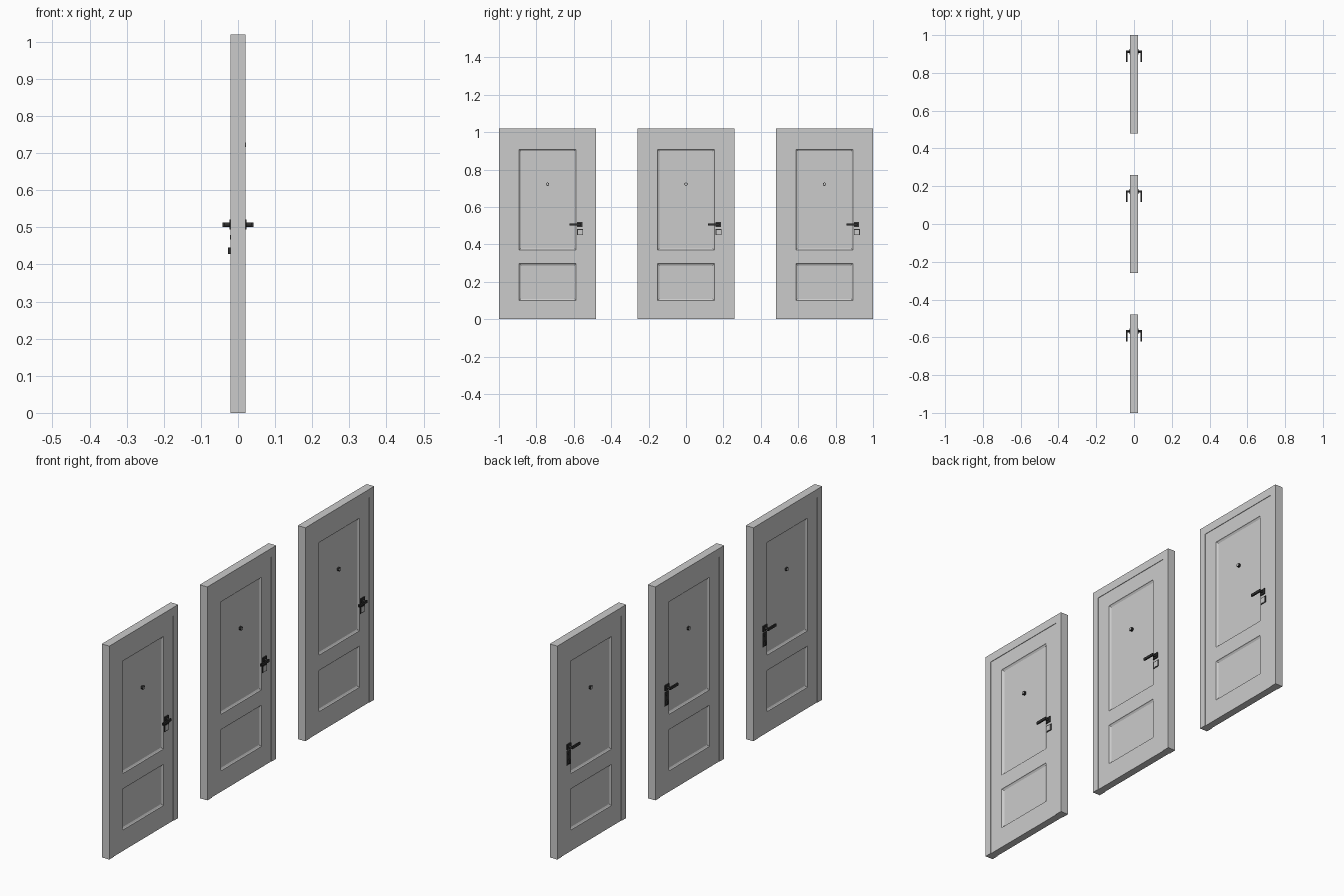
import bpy, bmesh
from math import pi
from mathutils import Matrix, Vector

if "Cube" in bpy.data.objects:
    bpy.data.objects.remove(bpy.data.objects["Cube"])

dark = bpy.data.materials.new("dark_metal")
dark.diffuse_color = (0.03, 0.03, 0.03, 1)
dark.use_nodes = True
dark.node_tree.nodes["Principled BSDF"].inputs["Base Color"].default_value = dark.diffuse_color


def finish(bm, name, mat=None, smooth=False):
    bmesh.ops.recalc_face_normals(bm, faces=bm.faces[:])
    me = bpy.data.meshes.new(name)
    bm.to_mesh(me)
    bm.free()
    ob = bpy.data.objects.new(name, me)
    bpy.context.collection.objects.link(ob)
    if mat:
        me.materials.append(mat)
    if smooth:
        for p in me.polygons:
            p.use_smooth = len(p.vertices) == 4
    return ob


def add_box(bm, x0, x1, y0, y1, z0, z1):
    m = Matrix.Translation(((x0 + x1) / 2, (y0 + y1) / 2, (z0 + z1) / 2))
    m = m @ Matrix.Diagonal((abs(x1 - x0), abs(y1 - y0), abs(z1 - z0), 1))
    bmesh.ops.create_cube(bm, size=1, matrix=m)


def add_rod(bm, x0, x1, y, z, r, n):
    m = Matrix.Translation(((x0 + x1) / 2, y, z)) @ Matrix.Rotation(pi / 2, 4, 'Y')
    bmesh.ops.create_cone(bm, cap_ends=True, segments=n, radius1=r, radius2=r,
                          depth=abs(x1 - x0), matrix=m)


def box(name, *dims, mat=None):
    bm = bmesh.new()
    add_box(bm, *dims)
    return finish(bm, name, mat)


def leaf(name, yc):
    # slab with two bevelled sunken panels on each face
    ys = [-0.225, -0.152, 0.152, 0.225]
    zs = [0, 0.10, 0.297, 0.37, 0.908, 0.98]
    bm = bmesh.new()
    panels = []
    for x in (-0.0175, 0.0175):
        g = [[bm.verts.new((x, yc + y, z)) for z in zs] for y in ys]
        for i in range(3):
            for j in range(5):
                f = bm.faces.new((g[i][j], g[i+1][j], g[i+1][j+1], g[i][j+1]))
                if i == 1 and j in (1, 3):
                    panels.append((f, 1 if x > 0 else -1))
    rim = [e for e in bm.edges if e.is_boundary]
    bmesh.ops.bridge_loops(bm, edges=rim)
    bmesh.ops.recalc_face_normals(bm, faces=bm.faces[:])
    for f, s in panels:
        for width, depth in ((0.003, 0.003), (0.010, 0.004)):
            bmesh.ops.inset_individual(bm, faces=[f], thickness=width)
            bmesh.ops.translate(bm, verts=f.verts[:], vec=Vector((-s * depth, 0, 0)))
    return finish(bm, name)


def lever(name, yc, s):
    # square rose, round stem and lever arm pointing to -y
    y = yc + 0.172
    bm = bmesh.new()
    add_box(bm, s*0.015, s*0.0225, y - 0.014, y + 0.014, 0.494, 0.521)
    add_rod(bm, s*0.02, s*0.041, y, 0.507, 0.006, 16)
    add_box(bm, s*0.035, s*0.042, yc + 0.117, y + 0.006, 0.501, 0.513)
    return finish(bm, name, dark)


for tag, yc in (("left", -0.74), ("middle", 0.0), ("right", 0.74)):
    # frame
    for side, a, b in (("a", -0.26, -0.225), ("b", 0.225, 0.26)):
        box(f"{tag}_jamb_{side}", -0.02, 0.02, yc + a, yc + b, 0, 0.98)
    box(f"{tag}_frame_head", -0.02, 0.02, yc - 0.26, yc + 0.26, 0.98, 1.02)
    leaf(f"{tag}_door_leaf", yc)
    lever(f"{tag}_outer_lever", yc, 1)
    lever(f"{tag}_inner_lever", yc, -1)

    # outer lock: dark border with a pale cover
    y = yc + 0.174
    box(f"{tag}_lock_plate", 0.015, 0.0195, y-0.016, y+0.016, 0.449, 0.482, mat=dark)
    box(f"{tag}_lock_cover", 0.016, 0.0205, y-0.012, y+0.012, 0.453, 0.478)

    # inner lock: long plate, keyhole disc and thumb turn
    box(f"{tag}_inner_plate", -0.0195, -0.015, y-0.015, y+0.015, 0.42, 0.487, mat=dark)
    bm = bmesh.new()
    add_rod(bm, -0.0215, -0.018, y, 0.473, 0.006, 16)
    finish(bm, f"{tag}_keyhole_disc", dark, True)
    box(f"{tag}_thumb_turn", -0.027, -0.018, y-0.004, y+0.004, 0.428, 0.446, mat=dark)

    # peephole on both faces
    for face, s, top in (("outer", 1, 0.0205), ("inner", -1, 0.0185)):
        bm = bmesh.new()
        add_rod(bm, s*0.008, s*top, yc, 0.722, 0.009, 8)
        finish(bm, f"{tag}_peephole_ring_{face}", dark)
        bm = bmesh.new()
        add_rod(bm, s*0.008, s*(top + 0.001), yc, 0.722, 0.006, 8)
        finish(bm, f"{tag}_peephole_lens_{face}")
